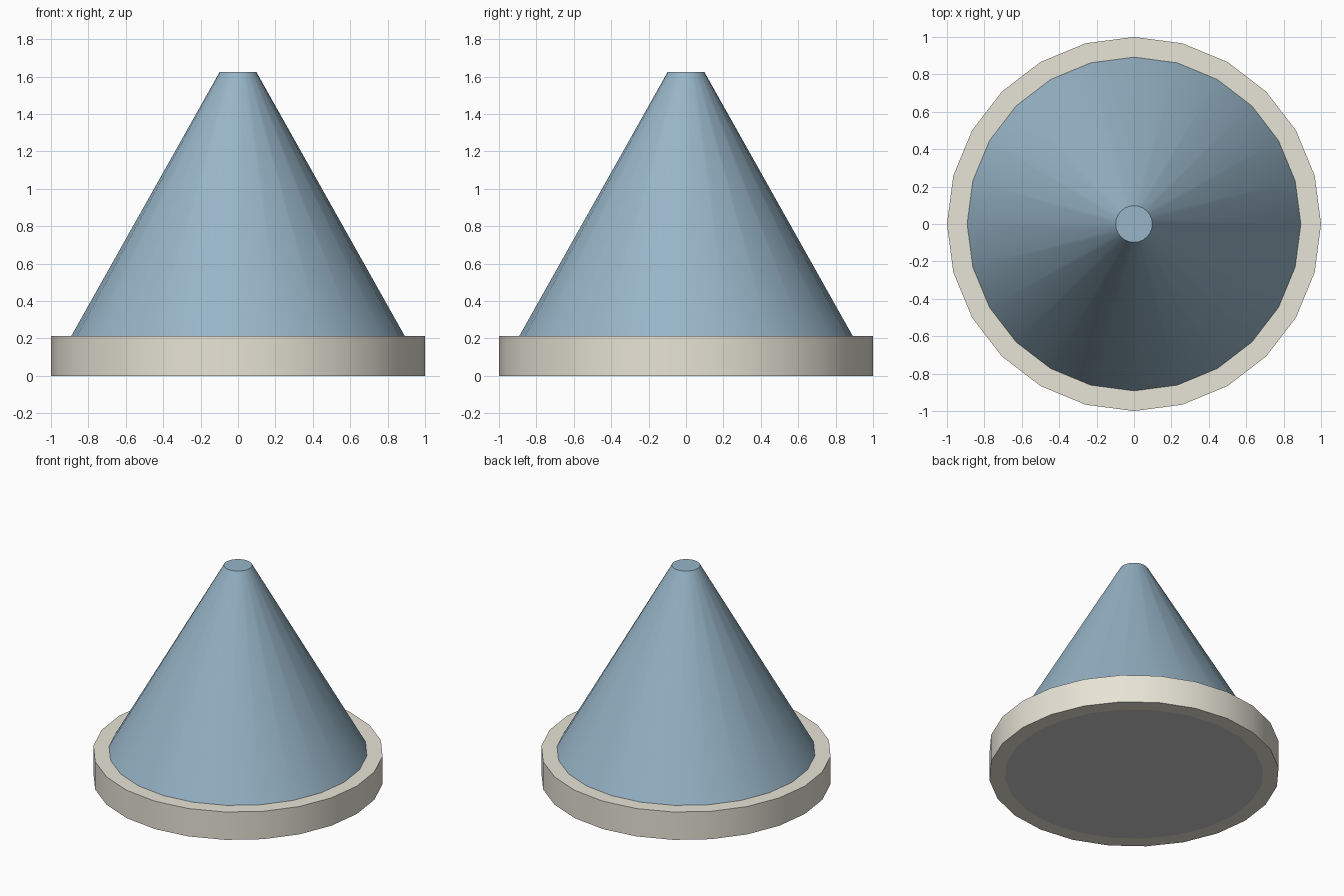
import bpy, math

if "Cube" in bpy.data.objects:
    bpy.data.objects.remove(bpy.data.objects["Cube"])

SIDES = 24
BASE_H = 0.212
TOP_H = 1.625


def material(name, color):
    m = bpy.data.materials.new(name)
    m.diffuse_color = color
    m.use_nodes = True
    m.node_tree.nodes["Principled BSDF"].inputs["Base Color"].default_value = m.diffuse_color
    return m


def lathe(name, profile, mat=None, closed=False):
    """Spin an (r, z) profile round z; open profiles get flat end caps."""
    verts, faces = [], []
    n = len(profile)
    for r, z in profile:
        for s in range(SIDES):
            a = math.tau * s / SIDES
            verts.append((r * math.cos(a), r * math.sin(a), z))
    for i in range(n if closed else n - 1):
        j = (i + 1) % n
        for s in range(SIDES):
            t = (s + 1) % SIDES
            faces.append((i * SIDES + s, i * SIDES + t, j * SIDES + t, j * SIDES + s))
    if not closed:
        faces.append(tuple(reversed(range(SIDES))))
        faces.append(tuple((n - 1) * SIDES + s for s in range(SIDES)))
    me = bpy.data.meshes.new(name)
    me.from_pydata(verts, [], faces)
    ob = bpy.data.objects.new(name, me)
    bpy.context.collection.objects.link(ob)
    if mat:
        me.materials.append(mat)
    bpy.ops.object.select_all(action='DESELECT')
    ob.select_set(True)
    bpy.context.view_layer.objects.active = ob
    bpy.ops.object.shade_smooth_by_angle(angle=math.radians(30))
    return ob


cream = material("cream", (0.80, 0.77, 0.67, 1))
blue = material("blue", (0.31, 0.46, 0.57, 1))

# Base ring
lathe("base_ring", [(0.892, 0), (1, 0), (1, BASE_H), (0.892, BASE_H)], cream, closed=True)
# Grey plate closing the underside
lathe("underside_plate", [(0.892, 0), (0.892, 0.05)])
# Truncated cone
lathe("cone", [(0.892, BASE_H), (0.098, TOP_H)], blue)
